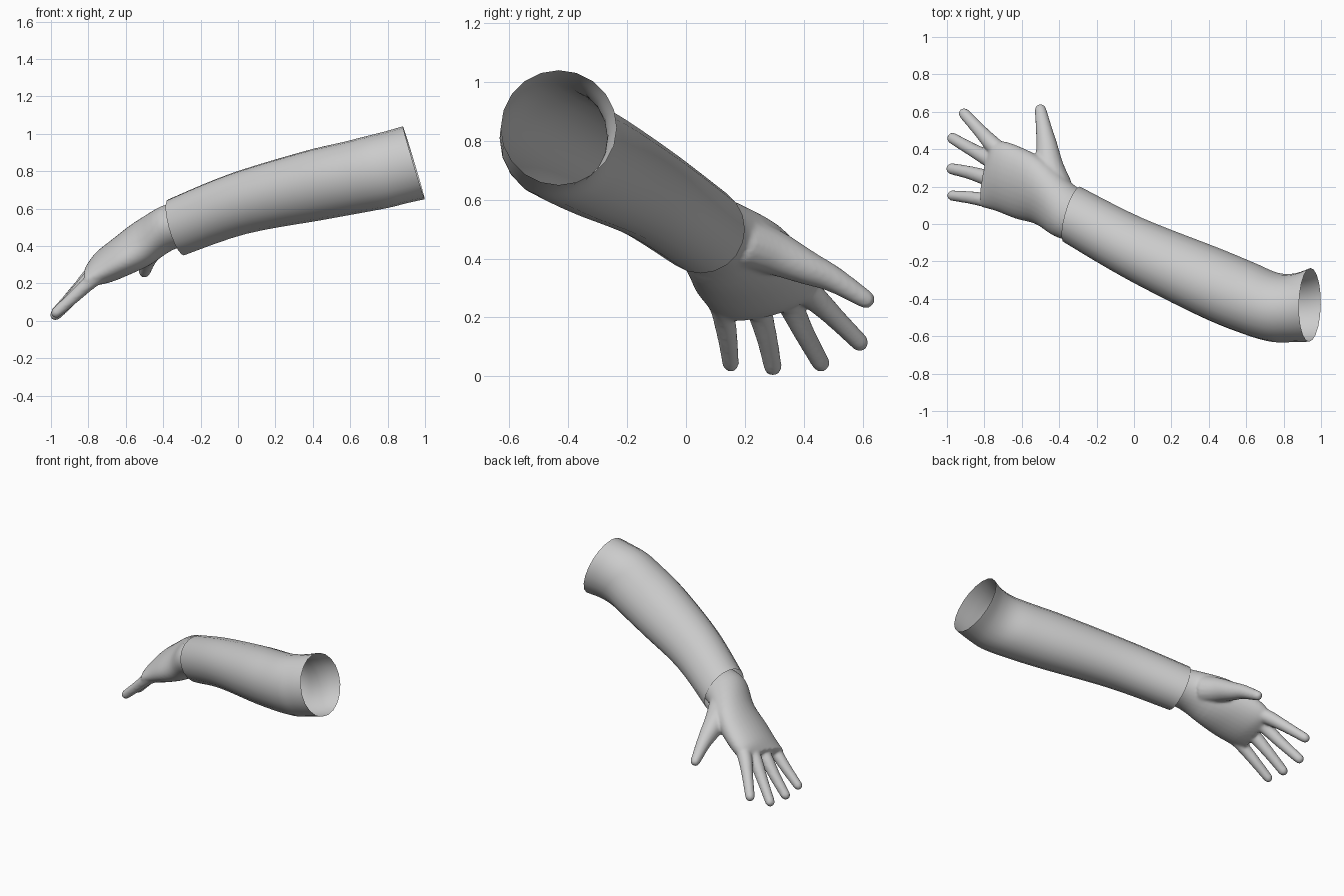
import bpy, bmesh, math
from mathutils import Vector

if "Cube" in bpy.data.objects:
    bpy.data.objects.remove(bpy.data.objects["Cube"])

grey = bpy.data.materials.new("plain grey")
grey.diffuse_color = (0.6, 0.6, 0.6, 1)
grey.use_nodes = True
grey.node_tree.nodes["Principled BSDF"].inputs["Base Color"].default_value = grey.diffuse_color


def interpolate(rows, steps):
    """Catmull-Rom interpolation through rows of numbers."""
    out = []
    for i in range(len(rows) - 1):
        a, b = rows[max(i - 1, 0)], rows[i]
        c, d = rows[i + 1], rows[min(i + 2, len(rows) - 1)]
        for s in range(steps):
            t = s / steps
            out.append([0.5 * (2 * q + (r - p) * t + (2 * p - 5 * q + 4 * r - w) * t * t
                               + (3 * q - p - 3 * r + w) * t ** 3)
                        for p, q, r, w in zip(a, b, c, d)])
    return out + [list(rows[-1])]


def loft(bm, rings, sides, capped):
    """Skin rings given as (centre, half width vector, half depth vector)."""
    loops = []
    for c, u, v in rings:
        loops.append([bm.verts.new(c + u * math.cos(k * math.tau / sides)
                                   + v * math.sin(k * math.tau / sides))
                      for k in range(sides)])
    faces = []
    for a, b in zip(loops, loops[1:]):
        for k in range(sides):
            j = (k + 1) % sides
            faces.append(bm.faces.new((a[k], a[j], b[j], b[k])))
    if capped:
        faces += [bm.faces.new(loops[0]), bm.faces.new(loops[-1])]
    bmesh.ops.recalc_face_normals(bm, faces=faces)


def digit(bm, rows):
    """Round finger along (x, y, z, radius) rows with a rounded tip."""
    path = interpolate(rows, 4)
    pts = [Vector(p[:3]) for p in path]
    rad = [p[3] for p in path]
    end, r = (pts[-1] - pts[-2]).normalized(), rad[-1]
    base = pts[-1] - end * r * 0.3
    for ang in (30, 55, 75, 88):
        pts.append(base + end * r * (0.3 + math.sin(math.radians(ang))))
        rad.append(r * math.cos(math.radians(ang)))
    rings = []
    for i, (p, q) in enumerate(zip(pts, rad)):
        d = (pts[min(i + 1, len(pts) - 1)] - pts[max(i - 1, 0)]).normalized()
        u = d.cross(Vector((0, 0, 1))).normalized()
        rings.append((p, u * q, u.cross(d) * q))
    loft(bm, rings, 16, True)


def make_object(name, bm):
    mesh = bpy.data.meshes.new(name)
    bm.to_mesh(mesh)
    bm.free()
    mesh.materials.append(grey)
    for p in mesh.polygons:
        p.use_smooth = True
    ob = bpy.data.objects.new(name, mesh)
    bpy.context.collection.objects.link(ob)
    return ob


# Sleeve: open tube; x, y, z, half width, half height, shear of x along y and z
sleeve_rows = [
    (-.33, .05, .50, .15, .15, .27, -.27),
    (0, -.13, .625, .162, .16, .27, -.28),
    (.4, -.31, .722, .184, .183, .25, -.28),
    (.62, -.40, .768, .19, .188, .15, -.3),
    (.75, -.445, .797, .184, .192, .1, -.3),
    (.85, -.448, .822, .184, .192, .05, -.3),
    (.94, -.432, .845, .197, .195, .02, -.3)]
bm = bmesh.new()
loft(bm, [(Vector((x, y, z)), Vector((ky * w, w, 0)), Vector((kz * h, 0, h)))
          for x, y, z, w, h, ky, kz in interpolate(sleeve_rows, 5)], 20, False)
make_object("sleeve", bm)

# Palm and wrist: centre, half width vector, then half thickness as x and z
palm_rows = [
    (-.25, .02, .52, .04, .125, 0, -.03, .11),
    (-.37, .07, .50, .05, .137, .01, -.03, .117),
    (-.50, .17, .42, .02, .172, .04, -.045, .11),
    (-.62, .22, .345, .01, .192, .035, -.05, .09),
    (-.72, .255, .285, .01, .188, .03, -.045, .073),
    (-.785, .25, .242, .03, .16, .03, -.03, .047)]
bm = bmesh.new()
loft(bm, [(Vector(r[:3]), Vector(r[3:6]), Vector((r[6], 0, r[7])))
          for r in interpolate(palm_rows, 4)], 32, True)

# Thumb and four fingers, merged into the palm
for rows in (
    [(-.42, .20, .455, .09), (-.45, .30, .42, .077), (-.465, .41, .37, .059),
     (-.48, .50, .33, .045), (-.50, .61, .262, .032)],
    [(-.66, .34, .335, .05), (-.75, .42, .28, .046), (-.83, .505, .2, .036), (-.908, .59, .115, .031)],
    [(-.68, .30, .31, .05), (-.77, .345, .26, .045), (-.87, .40, .15, .036), (-.97, .458, .045, .031)],
    [(-.68, .22, .30, .05), (-.78, .245, .235, .044), (-.88, .275, .13, .036), (-.975, .295, .032, .031)],
    [(-.68, .12, .28, .046), (-.78, .127, .215, .04), (-.88, .142, .125, .034), (-.972, .152, .043, .029)],
):
    digit(bm, rows)
hand = make_object("hand", bm)
remesh = hand.modifiers.new("merge", 'REMESH')
remesh.mode = 'VOXEL'
remesh.voxel_size = 0.009
remesh.use_smooth_shade = True
smooth = hand.modifiers.new("soften", 'SMOOTH')
smooth.factor = 0.5
smooth.iterations = 8
